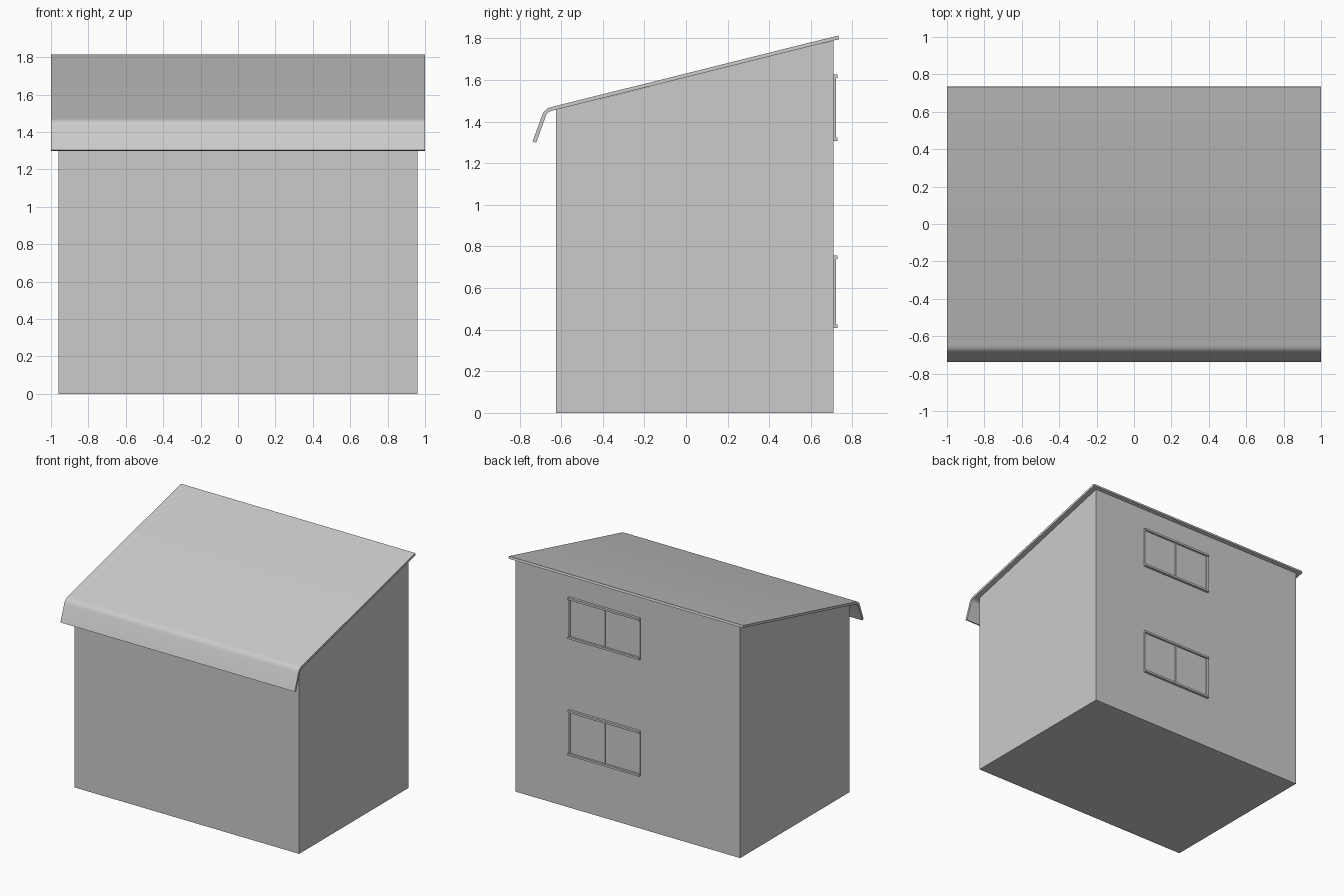
import bpy, bmesh
from math import sin, cos, radians

cube = bpy.data.objects.get("Cube")
if cube:
    bpy.data.objects.remove(cube)

grey = bpy.data.materials.new("plain grey")
grey.use_nodes = True
colour = (0.6, 0.6, 0.6, 1)
grey.diffuse_color = colour
grey.node_tree.nodes["Principled BSDF"].inputs["Base Color"].default_value = colour


def finish(name, bm):
    bmesh.ops.recalc_face_normals(bm, faces=bm.faces)
    mesh = bpy.data.meshes.new(name)
    bm.to_mesh(mesh)
    bm.free()
    mesh.materials.append(grey)
    obj = bpy.data.objects.new(name, mesh)
    bpy.context.collection.objects.link(obj)
    return obj


def extrude_profile(name, points, half_width):
    """Extrude a closed (y, z) profile symmetrically along x."""
    bm = bmesh.new()
    face = bm.faces.new([bm.verts.new((-half_width, y, z)) for y, z in points])
    geom = bmesh.ops.extrude_face_region(bm, geom=[face])["geom"]
    moved = [v for v in geom if isinstance(v, bmesh.types.BMVert)]
    bmesh.ops.translate(bm, verts=moved, vec=(2 * half_width, 0, 0))
    return finish(name, bm)


def add_box(bm, x0, x1, y0, y1, z0, z1):
    verts = bmesh.ops.create_cube(bm, size=1)["verts"]
    bmesh.ops.scale(bm, verts=verts, vec=(x1 - x0, y1 - y0, z1 - z0))
    bmesh.ops.translate(bm, verts=verts,
                        vec=((x0 + x1) / 2, (y0 + y1) / 2, (z0 + z1) / 2))


# Walls: a block with a sloping top
BACK = 0.71
extrude_profile("walls", [(-0.625, 0), (BACK, 0), (BACK, 1.79), (-0.625, 1.457)], 0.96)

# Roof: a thin sheet whose front edge bends down into a flap
PITCH, FLAP, STEPS = 14, 70, 4
THICK, RADIUS = 0.018, 0.057
CENTRE_Y, CENTRE_Z = -0.637, 1.414


def roof_line(radius):
    bend = [radians(FLAP + (PITCH - FLAP) * i / STEPS) for i in range(STEPS + 1)]
    arc = [(CENTRE_Y - radius * sin(a), CENTRE_Z + radius * cos(a)) for a in bend]
    (fy, fz), (ry, rz) = arc[0], arc[-1]
    flap_end = (fy - 0.137 * cos(bend[0]), fz - 0.137 * sin(bend[0]))
    back_end = (ry + 1.425 * cos(bend[-1]), rz + 1.425 * sin(bend[-1]))
    return [flap_end] + arc + [back_end]


roof = extrude_profile("roof", roof_line(RADIUS) + roof_line(RADIUS - THICK)[::-1], 1.0)
bpy.ops.object.select_all(action='DESELECT')
roof.select_set(True)
bpy.context.view_layer.objects.active = roof
bpy.ops.object.shade_smooth_by_angle(angle=radians(30))


# Windows on the back wall: rails, slimmer stiles, mullion and two panes
def window(name, z0, z1, x0=-0.11, x1=0.50, bar=0.016):
    bm = bmesh.new()
    mid = (x0 + x1) / 2
    for z in (z0, z1 - bar):
        add_box(bm, x0, x1, BACK - 0.005, BACK + 0.019, z, z + bar)
    for x in (x0, x1 - bar, mid - bar / 2):
        add_box(bm, x, x + bar, BACK - 0.005, BACK + 0.011, z0 + bar, z1 - bar)
    for a, b in ((x0 + bar, mid - bar / 2), (mid + bar / 2, x1 - bar)):
        add_box(bm, a, b, BACK - 0.005, BACK + 0.004, z0 + bar, z1 - bar)
    finish(name, bm)


window("lower_window", 0.408, 0.756)
window("upper_window", 1.308, 1.626)
